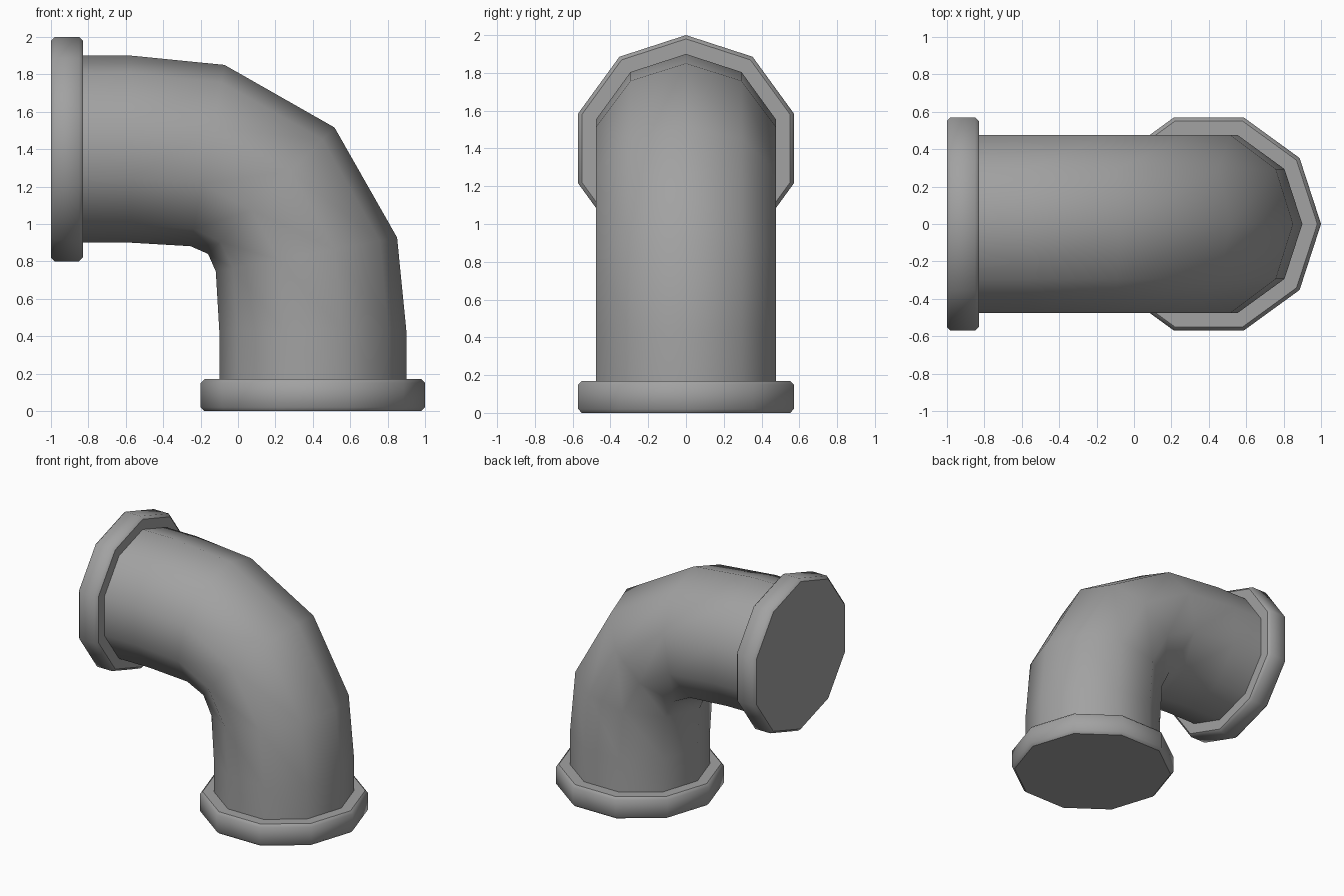
import bpy, bmesh
from math import sin, cos, pi, radians

SIDES = 10

cube = bpy.data.objects.get("Cube")
if cube:
    bpy.data.objects.remove(cube, do_unlink=True)

grey = bpy.data.materials.new("pipe grey")
grey.use_nodes = True
colour = (0.36, 0.36, 0.36, 1)
grey.diffuse_color = colour
grey.node_tree.nodes["Principled BSDF"].inputs["Base Color"].default_value = colour


def loft(name, rings, smooth_angle):
    """Join rings (x, z, in-plane radius, side radius, tilt); tilt 0 faces along x."""
    bm = bmesh.new()
    loops = []
    for x, z, r, side, tilt in rings:
        t = radians(tilt)
        loop = []
        for i in range(SIDES):
            a = 2 * pi * i / SIDES
            out = r * cos(a)
            loop.append(bm.verts.new((x + out * sin(t), side * sin(a), z + out * cos(t))))
        loops.append(loop)
    for a, b in zip(loops, loops[1:]):
        for i in range(SIDES):
            j = (i + 1) % SIDES
            bm.faces.new((a[i], a[j], b[j], b[i]))
    bm.faces.new(loops[0])
    bm.faces.new(loops[-1])
    bmesh.ops.recalc_face_normals(bm, faces=bm.faces[:])
    mesh = bpy.data.meshes.new(name)
    bm.to_mesh(mesh)
    bm.free()
    mesh.materials.append(grey)
    obj = bpy.data.objects.new(name, mesh)
    bpy.context.collection.objects.link(obj)
    bpy.ops.object.select_all(action='DESELECT')
    obj.select_set(True)
    bpy.context.view_layer.objects.active = obj
    bpy.ops.object.shade_smooth_by_angle(angle=radians(smooth_angle))
    return obj


# Bent pipe: half of the elbow, then its reflection across the diagonal
half = [(-0.9, 1.4, 0.5, 0.5, 0), (-0.57, 1.4, 0.5, 0.5, 0),
        (-0.163, 1.366, 0.493, 0.5, 10.6)]
middle = [(0.178, 1.178, 0.478, 0.5, 45)]
mirrored = [(z - 1, x + 1, r, s, 90 - t) for x, z, r, s, t in reversed(half)]
loft("elbow_pipe", half + middle + mirrored, 40)

# Chamfered collars: (distance from the open end, radius)
collar = [(0, 0.58), (0.02, 0.6), (0.15, 0.6), (0.17, 0.58)]
loft("upper_collar", [(d - 1, 1.4, r, r, 0) for d, r in collar], 46)
loft("lower_collar", [(0.4, d, r, r, 90) for d, r in collar], 46)
